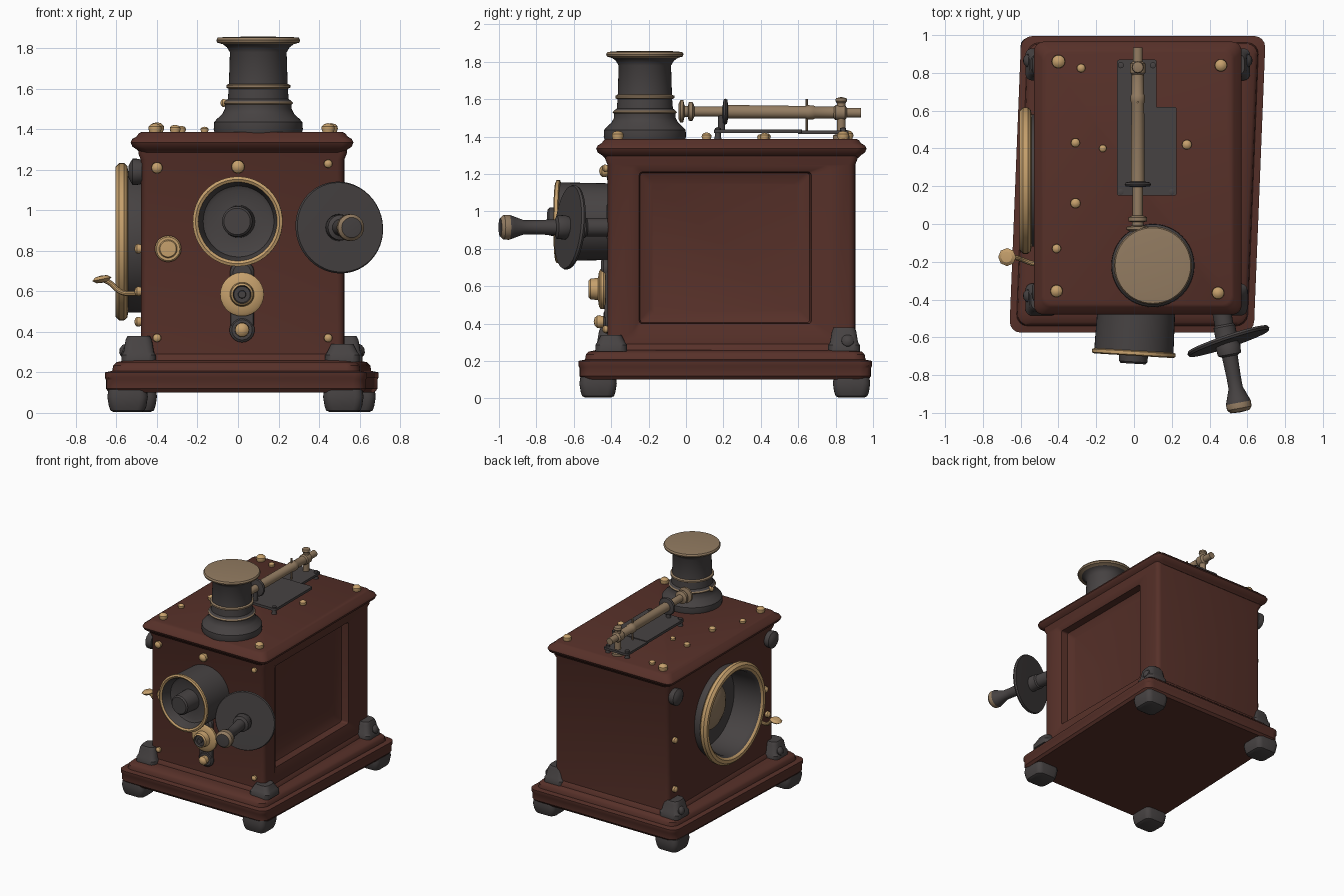
import bpy, bmesh, math
from mathutils import Vector


def material(name, rgb):
    m = bpy.data.materials.new(name)
    m.diffuse_color = (*rgb, 1)
    return m


WOOD = material("mahogany brown", (0.095, 0.030, 0.022))
IRON = material("dark iron", (0.062, 0.055, 0.055))
BRASS = material("brass", (0.56, 0.35, 0.15))
AGED = material("aged brass", (0.29, 0.20, 0.12))


def finish(name, bm, mats):
    bmesh.ops.recalc_face_normals(bm, faces=bm.faces)
    me = bpy.data.meshes.new(name)
    bm.to_mesh(me)
    bm.free()
    for m in mats:
        me.materials.append(m)
    ob = bpy.data.objects.new(name, me)
    bpy.context.collection.objects.link(ob)
    return ob


def loft(name, sections, mat, shear=0.0, along_x=False):
    """Stack rounded rectangles (x0, x1, y0, y1, height, corner radius)."""
    bm, rings, n = bmesh.new(), [], 5
    for x0, x1, y0, y1, h, r in sections:
        ring = []
        for c, (cx, cy) in enumerate(((x1 - r, y1 - r), (x0 + r, y1 - r),
                                      (x0 + r, y0 + r), (x1 - r, y0 + r))):
            for i in range(n):
                a = (c + i / (n - 1)) * math.pi / 2
                x, y = cx + r * math.cos(a), cy + r * math.sin(a)
                x += shear * y
                ring.append(bm.verts.new((h, x, y) if along_x else (x, y, h)))
        rings.append(ring)
    for a, b in zip(rings, rings[1:]):
        for i in range(len(a)):
            j = (i + 1) % len(a)
            bm.faces.new((a[i], a[j], b[j], b[i]))
    bm.faces.new(rings[0][::-1])
    bm.faces.new(rings[-1])
    return finish(name, bm, [mat])


def lathe(name, pts, origin, axis, mats, seg=40):
    """Turn (radius, height[, material]) points around an axis."""
    bm, rings = bmesh.new(), []
    q, o = Vector(axis).to_track_quat('Z', 'Y'), Vector(origin)
    for p in pts:
        if p[0] == 0:
            rings.append([bm.verts.new(o + q @ Vector((0, 0, p[1])))])
        else:
            rings.append([bm.verts.new(o + q @ Vector((
                p[0] * math.cos(2 * math.pi * i / seg),
                p[0] * math.sin(2 * math.pi * i / seg), p[1]))) for i in range(seg)])
    for k, (a, b) in enumerate(zip(rings, rings[1:])):
        for i in range(seg):
            vs = []
            j = (i + 1) % seg
            for v in (a[i % len(a)], a[j % len(a)], b[j % len(b)], b[i % len(b)]):
                if v not in vs:
                    vs.append(v)
            f = bm.faces.new(vs)
            f.material_index = pts[k][2] if len(pts[k]) > 2 else 0
    return finish(name, bm, mats)


def stud(name, loc, axis, r, mat=BRASS):
    """Small round-headed screw."""
    pts = [(0, -.02), (r * .9, -.02), (r * .85, r * .1), (r, r * .5),
           (r * .95, r * .85), (r * .6, r * 1.2), (0, r * 1.35)]
    return lathe(name, pts, loc, axis, [mat], 14)


def cut(ob, cutter):
    m = ob.modifiers.new("cut", 'BOOLEAN')
    m.operation, m.solver, m.object = 'DIFFERENCE', 'EXACT', cutter
    bpy.context.view_layer.objects.active = ob
    bpy.ops.object.modifier_apply(modifier=m.name)
    bpy.data.objects.remove(cutter)


def tube(name, pts, r, mat):
    cu = bpy.data.curves.new(name, 'CURVE')
    cu.dimensions, cu.bevel_depth, cu.bevel_resolution = '3D', r, 3
    cu.use_fill_caps = True
    s = cu.splines.new('NURBS')
    s.points.add(len(pts) - 1)
    for p, c in zip(s.points, pts):
        p.co = (*c, 1)
    s.use_endpoint_u, s.order_u = True, 3
    cu.materials.append(mat)
    ob = bpy.data.objects.new(name, cu)
    bpy.context.collection.objects.link(ob)
    bpy.ops.object.select_all(action='DESELECT')
    ob.select_set(True)
    bpy.context.view_layer.objects.active = ob
    bpy.ops.object.convert(target='MESH')


# Stepped wooden base
bx = lambda d, z: (-.637 + d, .657 - d, -.575 + d, .995 - d, z, .06)
loft("base", [bx(.02, .10), bx(.005, .12), bx(.005, .165), bx(0, .175), bx(0, .20), bx(.035, .207),
              bx(.04, .235), bx(.055, .25), bx(.10, .26)], WOOD, .04)

# Wooden body with panel recess on the right and round opening on the left
bd = lambda d, z: (-.48 - d, .525 + d, -.42 - d, .905 + d, z, .035)
body = loft("body", [bd(.02, .24), bd(.015, .27), bd(0, .29), bd(0, 1.25), bd(.012, 1.28),
                     bd(.012, 1.32)], WOOD)
cut(body, loft("panel_cutter", [(-.19, .60, .46, 1.15, .425, .02), (-.245, .66, .405, 1.205, .45, .015),
                                (-.25, .67, .40, 1.21, .505, .015),
                                (-.30, .80, .31, 1.255, .53, .03)], WOOD, along_x=True))
cut(body, lathe("drum_cutter", [(0, 0), (.335, 0), (.335, .3), (0, .3)], (-.36, .23, .845),
                (-1, 0, 0), [WOOD]))

# Moulded lid
ld = lambda d, z: (-.53 + d, .57 - d, -.48 + d, .965 - d, z, .05)
loft("lid", [ld(.045, 1.285), ld(.03, 1.30), ld(.008, 1.315), ld(0, 1.335), ld(.008, 1.352),
             ld(.03, 1.365), ld(.04, 1.38), ld(.055, 1.387)], WOOD)

# Feet and corner brackets
corners = [((-.545, -.47), (-.49, -.40)), ((.52, -.47), (.515, -.40)),
           ((-.50, .885), (-.49, .845)), ((.58, .885), (.53, .845))]
for (fx, fy), (cx, cy) in corners:
    ft = lambda w, z: (fx - w, fx + w, fy - w, fy + w, z, .04)
    loft("foot", [ft(.07, .005), ft(.085, .012), ft(.093, .035), ft(.10, .08), ft(.095, .115)], IRON)
    br = lambda w, z: (cx - w, cx + w, cy - w, cy + w, z, .035)
    top = .34 if cy < 0 and cx > 0 else .38
    loft("corner_bracket", [br(.085, .25), br(.085, .285), br(.075, .30), br(.065, top - .02),
                            br(.055, top)], IRON)
    if cx < 0 or cy > 0:
        stud("bracket_knob", (cx + math.copysign(.05, cx), cy + .02, .30),
             (math.copysign(1, cx), 0, .4), .035, IRON)

# Front lens barrel
lathe("front_lens", [(.205, 0), (.21, .26, 1), (.222, .265, 1), (.222, .282, 1), (.208, .288, 1),
                     (.195, .28), (.187, .26), (.175, .205), (.155, .195),
                     (.08, .195), (.075, .32), (.065, .33), (0, .33)],
      (.015, -.41, .945), (-.06, -1, 0), [IRON, BRASS], 48)
stud("lens_top_knob", (0, -.42, 1.215), (0, -1, 0), .033)

# Valve under the lens
loft("valve_plate", [(-.04, .08, .40, .74, .41, .03), (-.035, .075, .41, .73, .435, .03)],
     IRON).rotation_euler = (math.pi / 2, 0, 0)
lathe("valve_neck", [(0, 0), (.06, 0), (.06, .03), (.045, .045), (0, .045)],
      (.02, -.41, .69), (0, -1, 0), [IRON], 24)
lathe("valve_flange", [(.10, 0), (.108, .01), (.108, .025), (.095, .035), (.06, .04), (.055, .08),
                       (.045, .09, 1), (.04, .075, 1), (.02, .075, 1), (.018, .09, 1), (0, .09, 1)],
      (.02, -.43, .585), (0, -1, 0), [BRASS, IRON], 28)
lathe("valve_lower_disc", [(0, 0), (.062, 0), (.062, .02), (.05, .03), (0, .03)],
      (.02, -.41, .41), (0, -1, 0), [IRON], 24)
stud("valve_lower_knob", (.02, -.445, .41), (0, -1, 0), .036)

# Front button and screws
lathe("front_button", [(0, 0), (.065, 0), (.065, .02), (.058, .028), (.045, .028), (.04, .035), (0, .037)],
      (-.345, -.415, .81), (0, -1, 0), [BRASS], 28)
for x, z, r in ((-.4, 1.21, .028), (.445, 1.23, .021), (-.4, .37, .021), (.445, .37, .021)):
    stud("front_screw", (x, -.42, z), (0, -1, 0), r)

# Crank with guard disc
lathe("crank_handle", [(0, 0), (.05, 0), (.05, .12), (.058, .13), (.058, .22), (.066, .235), (.062, .28),
                       (.042, .29), (.038, .40), (.038, .46), (.06, .52), (.067, .54, 1), (.066, .57, 1),
                       (.05, .588), (0, .592)], (.455, -.415, .915), (.18, -.98, 0), [IRON, AGED], 24)
lathe("crank_disc", [(0, -.014), (.222, -.012), (.228, 0), (.222, .012), (0, .014)],
      (.50, -.62, .915), (.316, -.95, .1), [IRON], 48)

# Round side drum with brass ring and inner lens
lathe("side_drum", [(.33, 0), (.35, .12), (.35, .185, 1), (.375, .19, 1), (.388, .205, 1), (.388, .23, 1),
                    (.37, .248, 1), (.345, .248, 1), (.33, .235), (.315, .21), (.31, .012), (.18, .012, 2),
                    (.17, .04, 2), (.12, .07, 2), (.06, .085, 2), (0, .09, 2)],
      (-.357, .23, .845), (-1, 0, 0), [IRON, BRASS, AGED], 56)

# Left side lever, discs and screws
tube("side_lever", [(-.47, -.22, .595), (-.54, -.21, .585), (-.59, -.19, .60), (-.63, -.175, .645),
                    (-.67, -.175, .66)], .013, BRASS)
lathe("lever_tip", [(0, -.018), (.03, -.015), (.048, 0), (.03, .015), (0, .018)],
      (-.672, -.175, .66), (-.2, 0, 1), [BRASS], 8)
for y in (-.36, .84):
    lathe("side_disc", [(0, 0), (.06, 0), (.065, .025), (.065, .045), (.05, .055), (.03, .065), (0, .065)],
          (-.475, y, 1.19), (-1, 0, 0), [IRON], 24)
for y, z in ((.84, .84), (.84, .45), (-.30, .81), (-.33, .6)):
    stud("side_screw", (-.478, y, z), (-1, 0, 0), .025)

# Chimney
lathe("chimney", [(0, 1.38), (.215, 1.38), (.22, 1.40), (.218, 1.435), (.205, 1.45), (.178, 1.475),
                  (.165, 1.50), (.165, 1.522, 1), (.172, 1.53, 1), (.165, 1.538), (.15, 1.55),
                  (.146, 1.60, 1), (.158, 1.606, 1), (.158, 1.618, 1), (.145, 1.624), (.14, 1.78),
                  (.155, 1.805), (.175, 1.82, 1), (.203, 1.828, 1), (.207, 1.84, 1), (.2, 1.852, 1),
                  (.16, 1.856, 1), (0, 1.858, 1)], (.1, -.22, 0), (0, 0, 1), [IRON, AGED], 48)
stud("chimney_screw", (-.06, -.22, 1.53), (-1, 0, 0), .02)

# Top mount plate with legs
loft("mount_plate", [(-.09, .225, .15, .62, 1.418, .012), (-.09, .225, .15, .62, 1.438, .012)], IRON)
loft("mount_plate_rear", [(-.09, .12, .60, .87, 1.414, .012), (-.09, .12, .60, .87, 1.432, .012)], IRON)
for x, y in ((-.07, .17), (.2, .17), (-.07, .84), (.1, .84)):
    lathe("mount_leg", [(0, 1.38), (.022, 1.38), (.016, 1.40), (.016, 1.445), (0, 1.45)],
          (x, y, 0), (0, 0, 1), [IRON], 12)

# Sighting tube on its posts
lathe("sighting_tube", [(0, 0), (.04, 0), (.06, .01), (.06, .025), (.03, .032), (.03, .05), (.05, .055),
                        (.05, .075), (.027, .085), (.027, .235, 1), (.065, .24, 1), (.07, .25, 1),
                        (.065, .26, 1), (.036, .265), (.034, .68), (.038, .69), (.038, .72), (.032, .73),
                        (.032, .83), (.04, .84), (.04, .89), (.026, .90), (.026, .975), (0, .975)],
      (.02, -.04, 1.535), (0, 1, -.008), [AGED, IRON], 24)
lathe("tube_post", [(0, 1.38), (.045, 1.38), (.045, 1.405), (.024, 1.415), (.024, 1.58), (.032, 1.59),
                    (.028, 1.605), (0, 1.612)], (.02, .83, 0), (0, 0, 1), [AGED], 16)
lathe("tube_pin", [(0, 1.43), (.006, 1.43), (.006, 1.6), (0, 1.6)], (.02, .645, 0), (0, 0, 1), [AGED], 8)
lathe("tube_front_post", [(0, 1.42), (.018, 1.42), (.018, 1.52), (0, 1.52)],
      (.02, .19, 0), (0, 0, 1), [IRON], 12)

# Lid screws
for x, y, r in ((-.4, .86, .036), (.46, .84, .033), (-.41, -.355, .033), (.445, -.365, .033),
                (-.28, .825, .023), (-.31, .43, .024), (-.165, .4, .02), (.28, .42, .026),
                (-.31, .11, .027), (-.41, -.13, .024)):
    stud("lid_screw", (x, y, 1.386), (0, 0, 1), r)

# Smooth shading with sharp edges kept
bpy.ops.object.select_all(action='SELECT')
bpy.context.view_layer.objects.active = body
bpy.ops.object.shade_smooth_by_angle(angle=math.radians(35))
